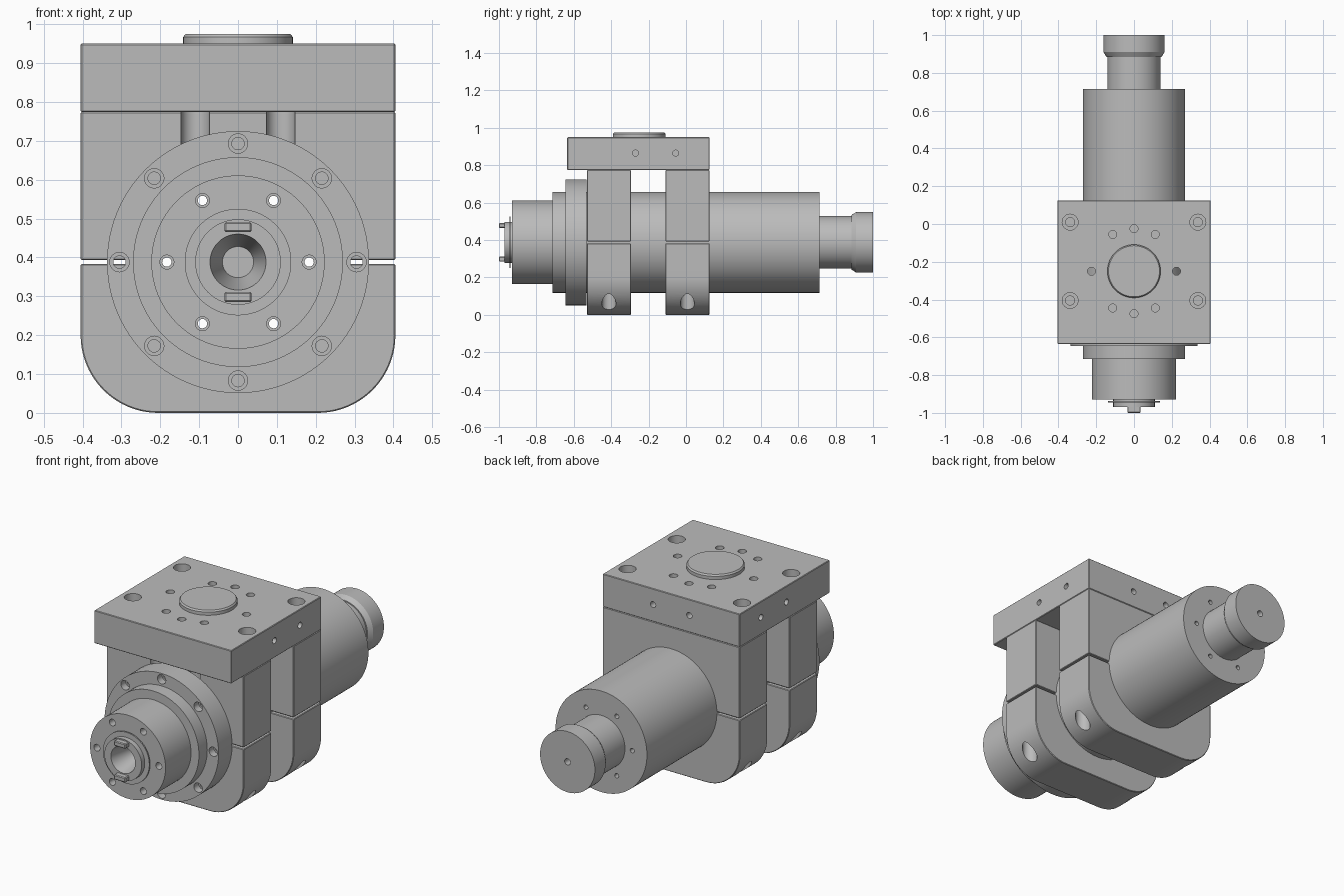
import bpy, bmesh
from math import sin, cos, pi, radians
from mathutils import Vector

cube = bpy.data.objects.get("Cube")
if cube:
    bpy.data.objects.remove(cube)

steel = bpy.data.materials.new("machined_grey")
steel.use_nodes = True
GREY = (0.5, 0.5, 0.5, 1)
steel.diffuse_color = GREY
steel.node_tree.nodes["Principled BSDF"].inputs["Base Color"].default_value = GREY

AXIS_Z = 0.388
X, Y, Z = Vector((1, 0, 0)), Vector((0, 1, 0)), Vector((0, 0, 1))


def finish(name, bm):
    bmesh.ops.recalc_face_normals(bm, faces=bm.faces)
    mesh = bpy.data.meshes.new(name)
    bm.to_mesh(mesh)
    bm.free()
    mesh.materials.append(steel)
    obj = bpy.data.objects.new(name, mesh)
    bpy.context.collection.objects.link(obj)
    return obj


def add_lathe(bm, profile, origin, axis, seg):
    """Closed solid of revolution; profile is (radius, distance along axis)."""
    turn = axis.to_track_quat('Z', 'Y')
    rings = []
    for r, t in profile:
        n = seg if r else 1
        rings.append([bm.verts.new(Vector(origin) + turn @ Vector(
            (r * cos(2 * pi * i / seg), r * sin(2 * pi * i / seg), t))) for i in range(n)])
    for a, b in zip(rings, rings[1:]):
        for i in range(seg):
            j = (i + 1) % seg
            if len(a) == 1:
                bm.faces.new((a[0], b[i], b[j]))
            elif len(b) == 1:
                bm.faces.new((a[i], a[j], b[0]))
            else:
                bm.faces.new((a[i], a[j], b[j], b[i]))


def lathe(name, profile, origin, axis, seg=96):
    bm = bmesh.new()
    add_lathe(bm, profile, origin, axis, seg)
    return finish(name, bm)


def prism(name, outline, y0, y1):
    """Extrude an (x, z) outline along y."""
    bm = bmesh.new()
    face = bm.faces.new([bm.verts.new((x, y0, z)) for x, z in outline])
    new = bmesh.ops.extrude_face_region(bm, geom=[face])["geom"]
    bmesh.ops.translate(bm, vec=(0, y1 - y0, 0),
                        verts=[v for v in new if isinstance(v, bmesh.types.BMVert)])
    return finish(name, bm)


def box(name, x, y0, y1, z0, z1):
    return prism(name, [(-x, z0), (x, z0), (x, z1), (-x, z1)], y0, y1)


def apply(obj, mod):
    bpy.context.view_layer.objects.active = obj
    bpy.ops.object.modifier_apply(modifier=mod.name)


def chamfer(obj, width=0.004):
    mod = obj.modifiers.new("chamfer", 'BEVEL')
    mod.width, mod.segments, mod.angle_limit = width, 1, radians(40)
    apply(obj, mod)


def drill(obj, holes):
    """holes: (mouth point, inward axis, bore radius, bore depth, pilot radius, pilot depth)"""
    bm = bmesh.new()
    for point, axis, r, depth, pr, pdepth in holes:
        prof = [(0, -0.03), (r, -0.03), (r, depth)]
        prof += [(pr, depth), (pr, pdepth), (0, pdepth)] if pr else [(0, depth)]
        add_lathe(bm, prof, point, axis, 24)
    cutter = finish("cutter", bm)
    cutter.hide_render = True
    mod = obj.modifiers.new("holes", 'BOOLEAN')
    mod.operation, mod.solver, mod.object = 'DIFFERENCE', 'EXACT', cutter
    apply(obj, mod)
    bpy.data.objects.remove(cutter)


def ring(radius, count, y):
    return [(radius * cos(2 * pi * i / count), y, AXIS_Z + radius * sin(2 * pi * i / count))
            for i in range(count)]


def arc(cx, cz, r, a0, a1, n):
    return [(cx + r * cos(radians(a0 + (a1 - a0) * i / n)),
             cz + r * sin(radians(a0 + (a1 - a0) * i / n))) for i in range(n + 1)]


# Spindle housing with tapered nose bore, front flange and long barrel
spindle = lathe("spindle_housing", [
    (0, -0.83), (0.04, -0.83), (0.072, -0.97), (0.11, -0.97), (0.11, -0.944),
    (0.137, -0.944), (0.137, -0.937), (0.11, -0.937), (0.11, -0.93), (0.223, -0.93),
    (0.223, -0.715), (0.27, -0.715), (0.27, -0.645), (0.337, -0.645), (0.337, -0.531),
    (0.27, -0.531), (0.27, 0.715), (0, 0.715)], (0, 0, AXIS_Z), Y)
drill(spindle,
      [(p, Y, 0.018, 0.04, 0.012, 1.7) for p in ring(0.183, 6, -0.93)]
      + [(p, Y, 0.025, 0.04, 0.016, 0.15) for p in ring(0.305, 8, -0.645)])

# Rear neck and end cap with centre hole
tail = lathe("rear_cap", [(0, 0.7), (0.14, 0.7), (0.14, 0.885), (0.146, 0.885), (0.162, 0.91),
                          (0.162, 1.0), (0, 1.0)], (0, 0, AXIS_Z), Y)
drill(tail, [((0, 1.0, AXIS_Z), -Y, 0.017, 0.05, 0, 0)])

# Drive keys on the nose
for side, label in ((1, "upper"), (-1, "lower")):
    z = AXIS_Z + side * 0.09
    key = box(label + "_drive_key", 0.035, -1.0, -0.96, z - 0.013, z + 0.013)
    chamfer(key)

# Two split clamps around the barrel
W, BORE, CORNER, TOP = 0.405, 0.262, 0.2, 0.774
for label, y0, y1 in (("front", -0.53, -0.295), ("rear", -0.11, 0.125)):
    mid = (y0 + y1) / 2
    hi, lo = AXIS_Z + 0.005, AXIS_Z - 0.005
    upper = prism(label + "_clamp_upper",
                  [(-W, TOP), (-W, hi)] + arc(0, hi, BORE, 180, 0, 40) + [(W, hi), (W, TOP)], y0, y1)
    lower = prism(label + "_clamp_lower",
                  [(-W, lo)] + arc(0, lo, BORE, 180, 360, 40) + [(W, lo)]
                  + arc(W - CORNER, CORNER, CORNER, 0, -90, 20)
                  + arc(CORNER - W, CORNER, CORNER, 270, 180, 20), y0, y1)
    for part in (upper, lower):
        chamfer(part, 0.003)
    drill(lower, [((s * 0.347, mid, 0), Z, 0.038, 0.16, 0, 0) for s in (-1, 1)])
    if label == "front":
        # Vertical half-round reliefs behind the flange
        drill(upper, [((s * 0.11, y0, TOP), -Z, 0.037, 0.11, 0, 0) for s in (-1, 1)])

# Mounting plate with corner counterbores, bolt circle and side holes
plate = box("mounting_plate", W, -0.635, 0.125, 0.774, 0.95)
chamfer(plate, 0.003)
CY = -0.25
holes = [((x, y, 0.95), -Z, 0.042, 0.1, 0.024, 0.22) for x in (-0.338, 0.338) for y in (-0.405, 0.01)]
for deg in (0, 60, 90, 120, 180, 240, 270, 300):
    a = radians(deg)
    holes.append(((0.225 * cos(a), CY + 0.225 * sin(a), 0.95), -Z, 0.021, 0.22, 0, 0))
for s in (-1, 1):
    holes += [((s * W, y, 0.865), -s * X, 0.016, 0.04, 0, 0) for y in (-0.27, -0.055)]
    holes.append(((s * 0.107, 0.125, 0.865), -Y, 0.016, 0.04, 0, 0))
drill(plate, holes)

# Locating boss on the plate
lathe("locating_boss", [(0, 0.94), (0.141, 0.94), (0.141, 0.967), (0.135, 0.975), (0, 0.975)],
      (0, CY, 0), Z)

# Smooth turned surfaces, keep edges sharp
bpy.ops.object.select_all(action='DESELECT')
for obj in bpy.context.scene.objects:
    if obj.type == 'MESH':
        obj.select_set(True)
        bpy.context.view_layer.objects.active = obj
bpy.ops.object.shade_smooth_by_angle(angle=radians(25))
